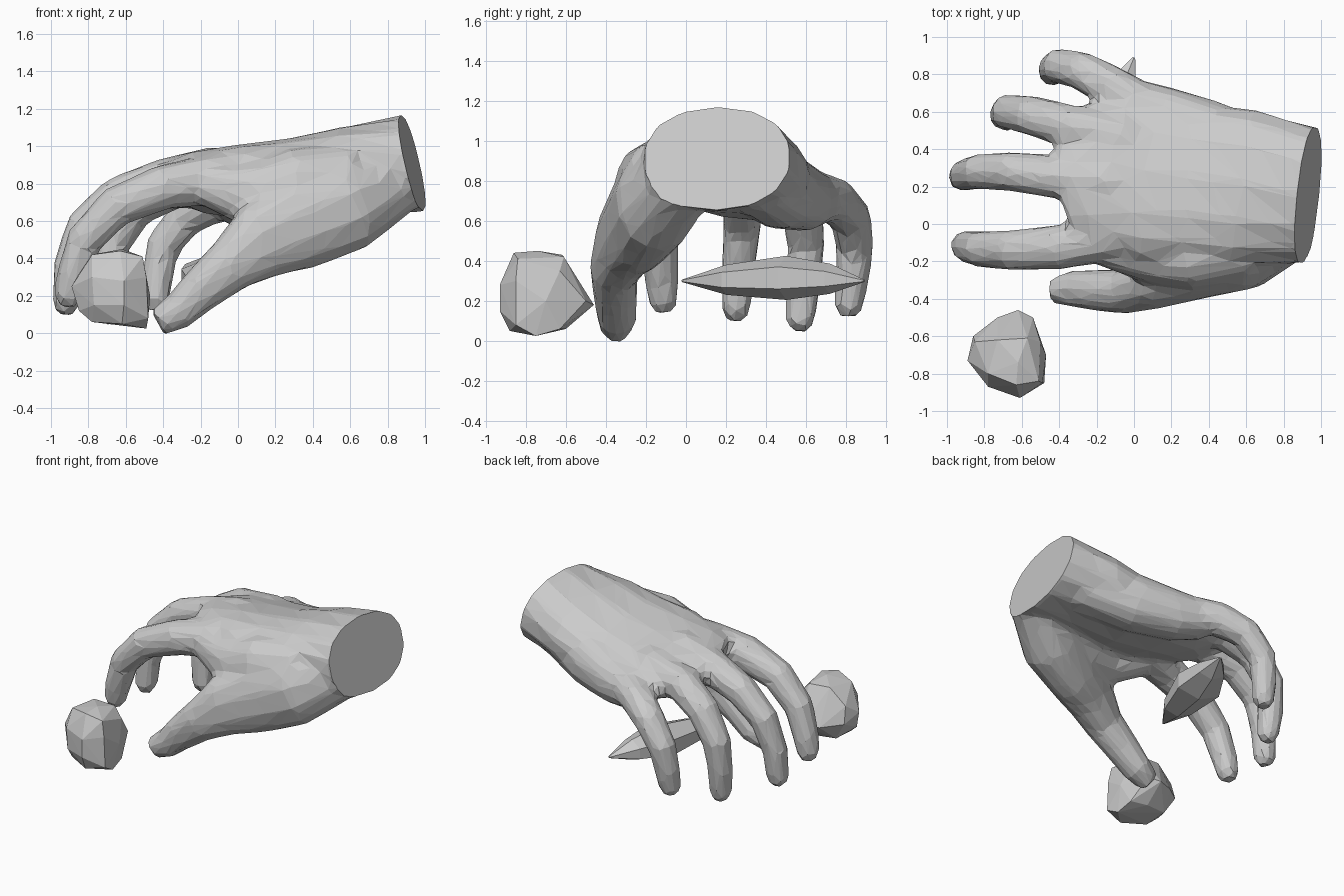
import bpy, bmesh, math
from mathutils import Vector

if "Cube" in bpy.data.objects:
    bpy.data.objects.remove(bpy.data.objects["Cube"])


def loft(bm, stations, sides=10, power=0.9):
    """Closed tube through (x, y, z, half_width, half_height[, roll]) stations."""
    pts = [Vector(s[:3]) for s in stations]
    head = pts[-1] - pts[0]
    side = Vector((-head.y, head.x, 0)).normalized()
    rings = []
    for i, s in enumerate(stations):
        t = (pts[min(i + 1, len(pts) - 1)] - pts[max(i - 1, 0)]).normalized()
        a = (side - t * side.dot(t)).normalized()
        b = t.cross(a)
        roll = s[5] if len(s) > 5 else 0
        u = a * math.cos(roll) + b * math.sin(roll)
        v = b * math.cos(roll) - a * math.sin(roll)
        ring = []
        for k in range(sides):
            ang = 2 * math.pi * (k + 0.5) / sides
            c, d = math.cos(ang), math.sin(ang)
            c = math.copysign(abs(c) ** power, c)
            d = math.copysign(abs(d) ** power, d)
            ring.append(bm.verts.new(pts[i] + u * c * s[3] + v * d * s[4]))
        rings.append(ring)
    for r, q in zip(rings, rings[1:]):
        for k in range(sides):
            j = (k + 1) % sides
            bm.faces.new((r[k], r[j], q[j], q[k]))
    bm.faces.new(rings[0][::-1])
    bm.faces.new(rings[-1])
    bmesh.ops.recalc_face_normals(bm, faces=bm.faces[:])


def make_object(name, bm):
    mesh = bpy.data.meshes.new(name)
    bm.to_mesh(mesh)
    bm.free()
    ob = bpy.data.objects.new(name, mesh)
    bpy.context.collection.objects.link(ob)
    return ob


def finger(bm, path, r0, r1):
    """Tapering finger along a bent path, with a buried root and a rounded tip."""
    n = len(path) - 2
    st = [(*p, r0 + (r1 - r0) * max(i - 1, 0) / n, r0 + (r1 - r0) * max(i - 1, 0) / n)
          for i, p in enumerate(path)]
    end, prev = Vector(path[-1]), Vector(path[-2])
    tip = end + (end - prev).normalized() * r1 * 0.7
    st.append((*tip, r1 * 0.6, r1 * 0.6))
    loft(bm, st)


bm = bmesh.new()
# palm and wrist
loft(bm, [(1.12, .13, .95, .36, .265), (.93, .155, .91, .37, .265),
          (.6, .19, .87, .43, .235, .12), (.3, .22, .82, .44, .205, .2),
          (.05, .25, .81, .46, .18, .2), (-.12, .24, .82, .44, .16, .2),
          (-.3, .16, .84, .3, .12, .15), (-.38, .13, .825, .22, .09, .1)], 14)
# heel of the thumb running out to the thumb tip
loft(bm, [(.84, -.02, .82, .17, .19), (.58, -.16, .68, .2, .25),
          (.32, -.24, .58, .17, .25), (.12, -.31, .49, .145, .21),
          (-.05, -.36, .355, .12, .145), (-.2, -.355, .23, .11, .12),
          (-.32, -.345, .115, .1, .1), (-.43, -.355, .055, .07, .08)], 12)
# web between thumb and index finger
loft(bm, [(.6, -.1, .8, .2, .22), (.3, -.17, .76, .19, .23),
          (.08, -.18, .73, .14, .18), (-.15, -.11, .79, .12, .12)], 12)
# outer edge of the palm
loft(bm, [(.75, .34, .83, .18, .19), (.4, .475, .75, .19, .195),
          (.12, .58, .71, .17, .165), (-.06, .66, .71, .13, .13)], 12)
# index, middle, ring and little fingers
finger(bm, [(.1, -.02, .83), (-.12, -.06, .83), (-.4, -.125, .78), (-.65, -.14, .68),
            (-.82, -.135, .5), (-.89, -.12, .29), (-.91, -.115, .19)], .135, .075)
finger(bm, [(.08, .21, .84), (-.15, .22, .87), (-.4, .25, .815), (-.65, .28, .73),
            (-.83, .28, .57), (-.905, .26, .35), (-.92, .25, .15)], .13, .075)
finger(bm, [(.15, .42, .8), (-.06, .46, .82), (-.35, .525, .78), (-.55, .58, .67),
            (-.67, .6, .48), (-.69, .585, .27), (-.68, .57, .1)], .13, .075)
finger(bm, [(.25, .56, .74), (.05, .63, .73), (-.12, .735, .705), (-.28, .82, .62),
            (-.4, .845, .47), (-.43, .83, .3), (-.44, .81, .17)], .125, .075)
raw = make_object("hand_raw", bm)

# weld the parts into one skin, then reduce it to low-poly facets
m = raw.modifiers.new("weld", 'REMESH')
m.mode = 'VOXEL'
m.voxel_size = 0.025
m = raw.modifiers.new("soften", 'SMOOTH')
m.factor = 0.5
m.iterations = 7
m = raw.modifiers.new("facet", 'DECIMATE')
m.ratio = 0.065
dg = bpy.context.evaluated_depsgraph_get()
bm = bmesh.new()
bm.from_mesh(bpy.data.meshes.new_from_object(raw.evaluated_get(dg)))
bpy.data.objects.remove(raw)

# cut the wrist flat and cap it
bmesh.ops.bisect_plane(
    bm, geom=bm.verts[:] + bm.edges[:] + bm.faces[:], dist=1e-5,
    plane_co=(.93, .15, .91), plane_no=(.97, -.106, .225), clear_outer=True)
bmesh.ops.holes_fill(bm, edges=[e for e in bm.edges if e.is_boundary], sides=0)
bmesh.ops.recalc_face_normals(bm, faces=bm.faces[:])
for f in bm.faces:
    f.smooth = False
make_object("hand", bm)

# flat pointed stone under the palm
bm = bmesh.new()
loft(bm, [(-.27, -.02, .3, .008, .006), (-.21, .2, .305, .11, .075),
          (-.14, .5, .315, .17, .11), (-.07, .72, .31, .1, .075),
          (0, .89, .3, .008, .006)], 6, 1.0)
make_object("flat_stone", bm)

# chunky stone beside the thumb
bm = bmesh.new()
for p in [(-.62, -.46, .18), (-.54, -.5, .2), (-.73, -.5, .18),
          (-.73, -.62, .43), (-.57, -.61, .42), (-.62, -.74, .45),
          (-.78, -.8, .42), (-.51, -.84, .41), (-.63, -.86, .44),
          (-.86, -.6, .2), (-.85, -.63, .32), (-.89, -.73, .25),
          (-.85, -.76, .12), (-.78, -.87, .3), (-.77, -.87, .15),
          (-.61, -.93, .28), (-.61, -.93, .15), (-.49, -.85, .3),
          (-.47, -.7, .2), (-.48, -.85, .08), (-.62, -.88, .05),
          (-.78, -.8, .06), (-.78, -.62, .07), (-.5, -.63, .06),
          (-.62, -.6, .06), (-.49, -.75, .025), (-.5, -.63, .35)]:
    bm.verts.new(p)
bmesh.ops.convex_hull(bm, input=bm.verts[:])
bmesh.ops.recalc_face_normals(bm, faces=bm.faces[:])
make_object("chunky_stone", bm)
